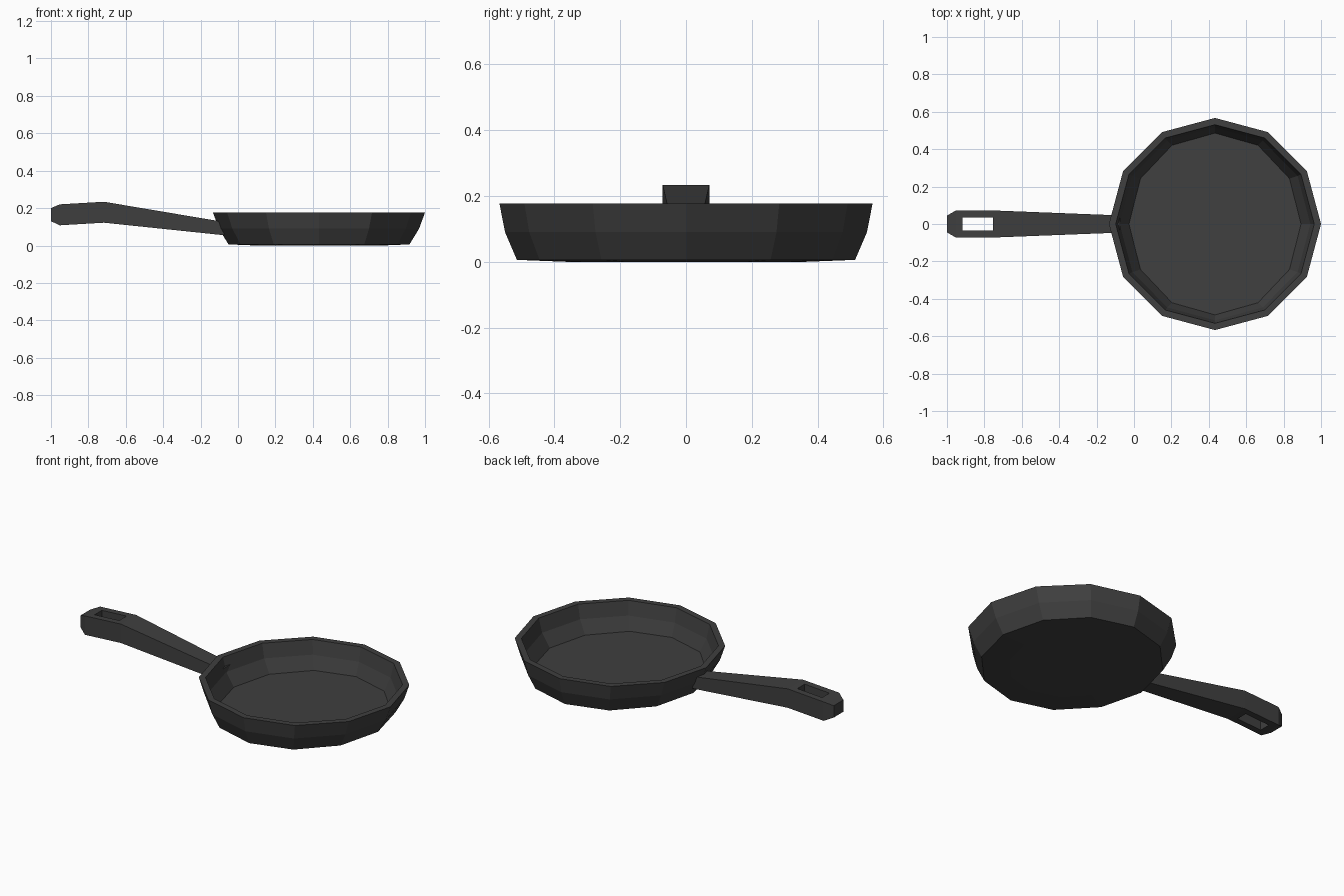
import bpy, bmesh, math

if "Cube" in bpy.data.objects:
    bpy.data.objects.remove(bpy.data.objects["Cube"])

iron = bpy.data.materials.new("dark_iron")
iron.diffuse_color = (0.05, 0.05, 0.05, 1)
iron.use_nodes = True
iron.node_tree.nodes["Principled BSDF"].inputs["Base Color"].default_value = iron.diffuse_color


def finish(name, bm):
    bmesh.ops.recalc_face_normals(bm, faces=bm.faces)
    me = bpy.data.meshes.new(name)
    bm.to_mesh(me)
    bm.free()
    me.materials.append(iron)
    ob = bpy.data.objects.new(name, me)
    bpy.context.collection.objects.link(ob)
    return ob


def loft(name, rings):
    """Join rings of points with quads and cap both ends."""
    bm = bmesh.new()
    loops = [[bm.verts.new(p) for p in r] for r in rings]
    n = len(loops[0])
    for a, b in zip(loops, loops[1:]):
        for i in range(n):
            j = (i + 1) % n
            bm.faces.new((a[i], a[j], b[j], b[i]))
    bm.faces.new(loops[0])
    bm.faces.new(loops[-1])
    return finish(name, bm)


# pan bowl: twelve-sided, slightly oval towards the base (x radius, y radius, z)
SIDES, CX = 12, 0.433
profile = [
    (0.335, 0.36, 0.0), (0.484, 0.514, 0.006), (0.535, 0.55, 0.09),
    (0.567, 0.567, 0.177), (0.531, 0.531, 0.177), (0.51, 0.515, 0.095),
    (0.46, 0.486, 0.018),
]
angles = [2 * math.pi * i / SIDES for i in range(SIDES)]
loft("pan_bowl", [[(CX + rx * math.cos(a), ry * math.sin(a), z) for a in angles]
                  for rx, ry, z in profile])

# handle: box sections along x (x, half width, bottom, top)
sections = [
    (-1.0, 0.045, 0.13, 0.20), (-0.953, 0.072, 0.108, 0.22),
    (-0.717, 0.071, 0.122, 0.234), (-0.075, 0.046, 0.055, 0.126),
]
handle = loft("handle", [[(x, -w, b), (x, w, b), (x, w, t), (x, -w, t)]
                         for x, w, b, t in sections])

# hanging hole through the handle
hole = loft("hole_cutter", [[(x, y, z) for x, y in
                             ((-0.916, -0.034), (-0.754, -0.034), (-0.754, 0.034), (-0.916, 0.034))]
                            for z in (0.0, 0.4)])
hole.hide_render = True
hole.hide_viewport = True
cut = handle.modifiers.new("hanging_hole", 'BOOLEAN')
cut.operation = 'DIFFERENCE'
cut.solver = 'EXACT'
cut.object = hole
